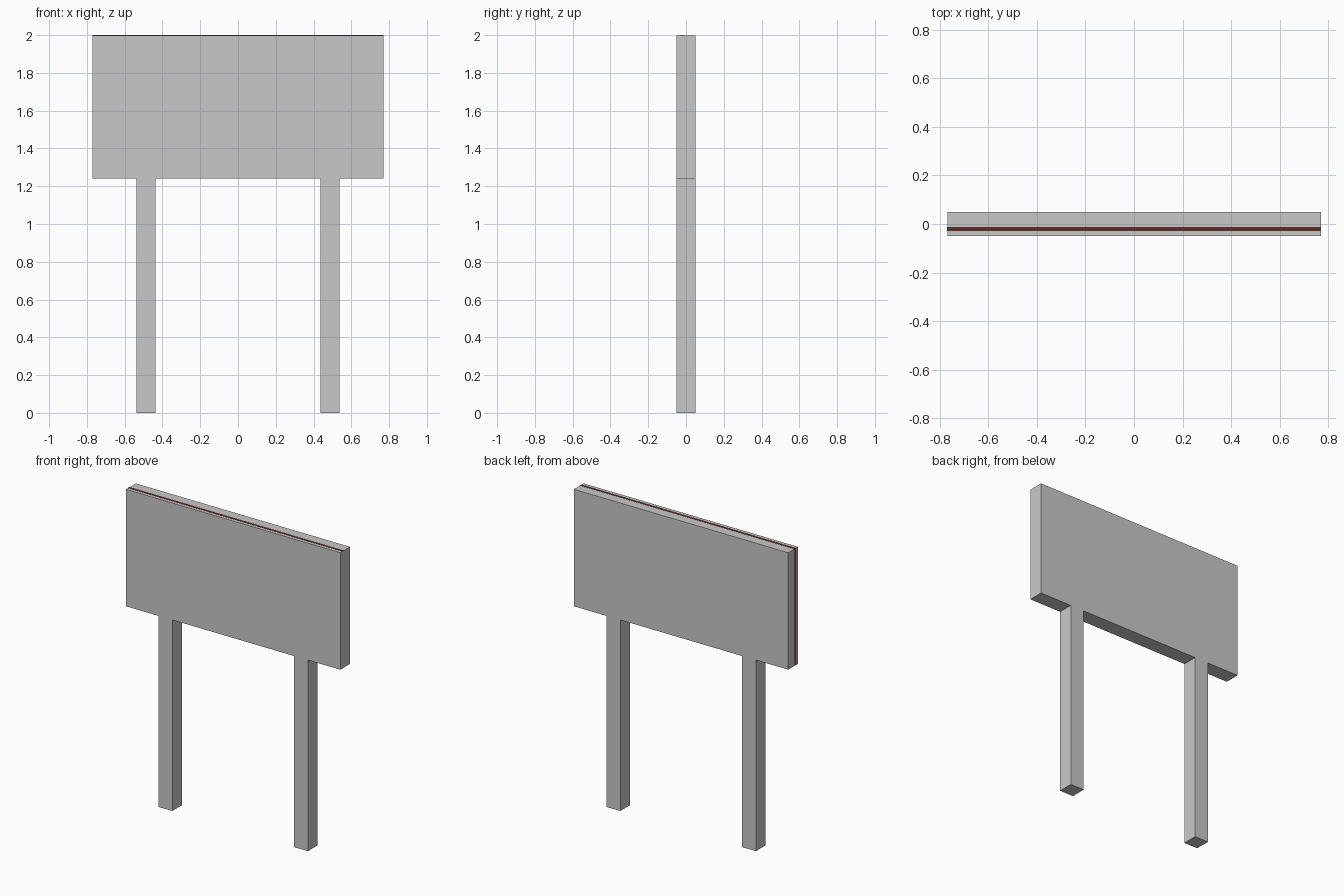
import bpy

cube = bpy.data.objects.get("Cube")
if cube:
    bpy.data.objects.remove(cube, do_unlink=True)


def make_material(name, color):
    mat = bpy.data.materials.new(name)
    mat.use_nodes = True
    mat.diffuse_color = color
    mat.node_tree.nodes["Principled BSDF"].inputs["Base Color"].default_value = color
    return mat


def box(name, low, high, mat):
    """Axis-aligned box between two corners."""
    bpy.ops.mesh.primitive_cube_add(size=1)
    obj = bpy.context.object
    obj.name = name
    obj.location = [(a + b) / 2 for a, b in zip(low, high)]
    obj.scale = [b - a for a, b in zip(low, high)]
    bpy.ops.object.transform_apply(location=True, rotation=False, scale=True)
    obj.data.materials.append(mat)
    return obj


grey = make_material("light grey", (0.584, 0.584, 0.584, 1))
brown = make_material("dark brown", (0.107, 0.027, 0.019, 1))

half_width, half_depth = 0.77, 0.05
board_bottom, board_top = 1.24, 2.0
proud = 0.001

# Sign board
box("sign_board",
    (-half_width + proud, -half_depth, board_bottom),
    (half_width, half_depth, board_top - proud), grey)

# Brown core layer, showing along the top and the right end
box("brown_layer",
    (-half_width, -0.029, board_bottom + proud),
    (half_width - proud, -0.013, board_top), brown)

# Two square posts, flush with the board
for side, x in (("right", -0.487), ("left", 0.487)):
    box(side + "_post",
        (x - half_depth, -half_depth, 0),
        (x + half_depth, half_depth, board_bottom), grey)
